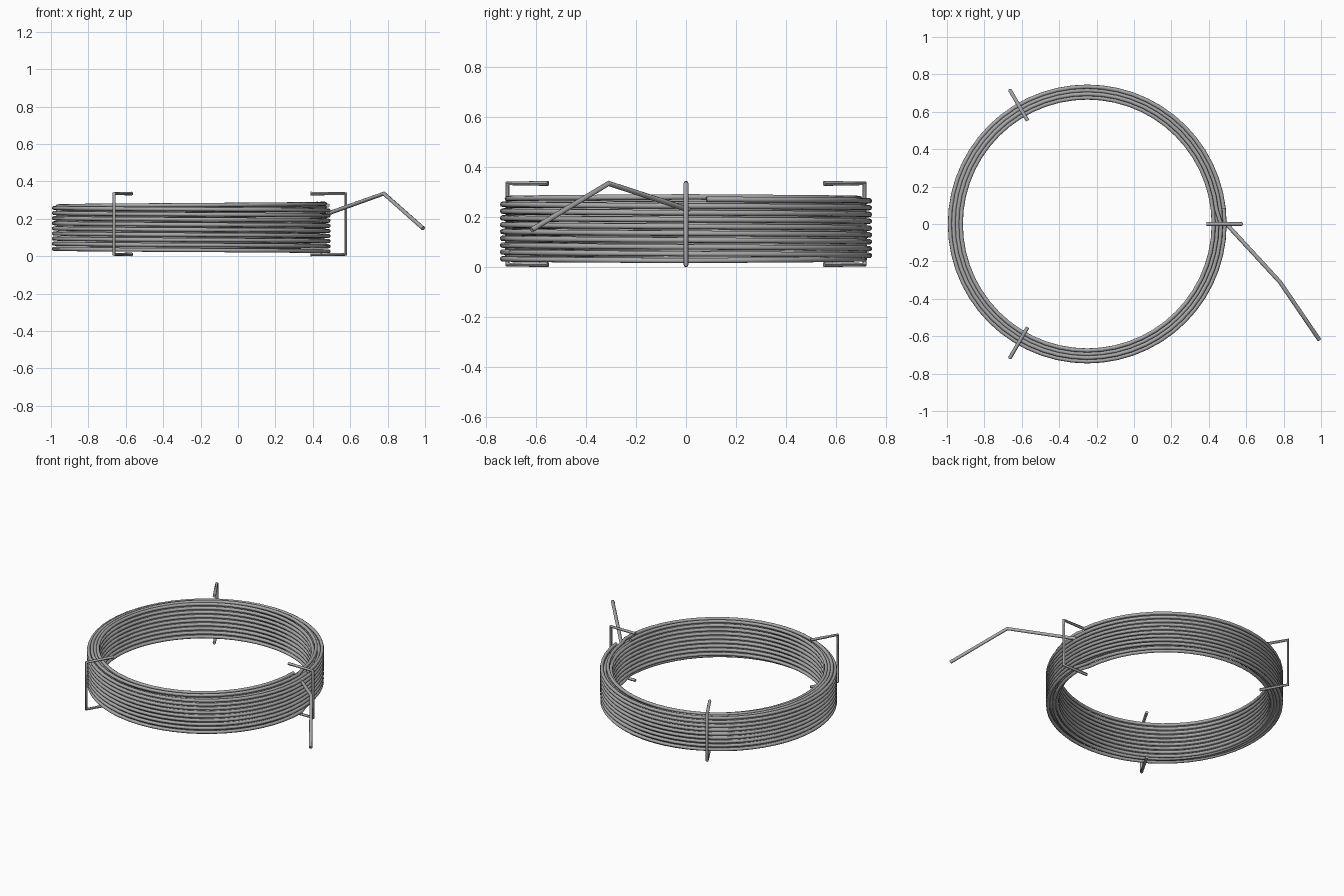
import bpy
from math import cos, sin, pi, radians

cube = bpy.data.objects.get("Cube")
if cube:
    bpy.data.objects.remove(cube, do_unlink=True)

CENTRE_X = -0.25
WIRE = 0.011

steel = bpy.data.materials.new("mid grey steel")
steel.use_nodes = True
colour = (0.4, 0.4, 0.4, 1)
steel.diffuse_color = colour
steel.node_tree.nodes["Principled BSDF"].inputs["Base Color"].default_value = colour


def wire(name, points, radius):
    """Sweep a round wire along a path and turn it into a mesh."""
    curve = bpy.data.curves.new(name, "CURVE")
    curve.dimensions = "3D"
    curve.bevel_depth = radius
    curve.bevel_resolution = 2
    curve.use_fill_caps = True
    spline = curve.splines.new("POLY")
    spline.points.add(len(points) - 1)
    for point, co in zip(spline.points, points):
        point.co = (*co, 1)
    obj = bpy.data.objects.new(name, curve)
    bpy.context.collection.objects.link(obj)
    bpy.ops.object.select_all(action="DESELECT")
    obj.select_set(True)
    bpy.context.view_layer.objects.active = obj
    bpy.ops.object.convert(target="MESH")
    obj = bpy.context.object
    obj.data.materials.clear()
    obj.data.materials.append(steel)
    bpy.ops.object.shade_smooth_by_angle(angle=radians(50))


def polar(radius, angle, z):
    return (CENTRE_X + radius * cos(angle), radius * sin(angle), z)


# Coil: four nested windings, alternately running down and up
TURNS, STEPS, LAYERS = 9, 56, 4
LOW, HIGH = 0.026, 0.281
coil = []
for layer in range(LAYERS):
    radius = 0.676 + 0.0195 * layer
    top = 0.272 if layer == LAYERS - 1 else HIGH
    start, end = (HIGH, LOW) if layer % 2 == 0 else (LOW, top)
    for i in range(TURNS * STEPS):
        t = i / (TURNS * STEPS)
        coil.append(polar(radius, -2 * pi * TURNS * t, start + (end - start) * t))
wire("wire_coil", coil, WIRE)

# Loose end of the wire, bent upwards and then down
wire("loose_wire_end",
     [(0.485, 0.01, 0.23), (0.78, -0.31, 0.335), (0.99, -0.618, 0.149)], WIRE)

# Three C-shaped clips around the coil, open towards the middle
for i in range(3):
    angle = i * 2 * pi / 3
    path = [polar(r, angle, z) for r, z in
            ((0.638, 0.335), (0.826, 0.335), (0.826, 0.01), (0.638, 0.01))]
    wire(f"retaining_clip_{i + 1}", path, 0.01)
